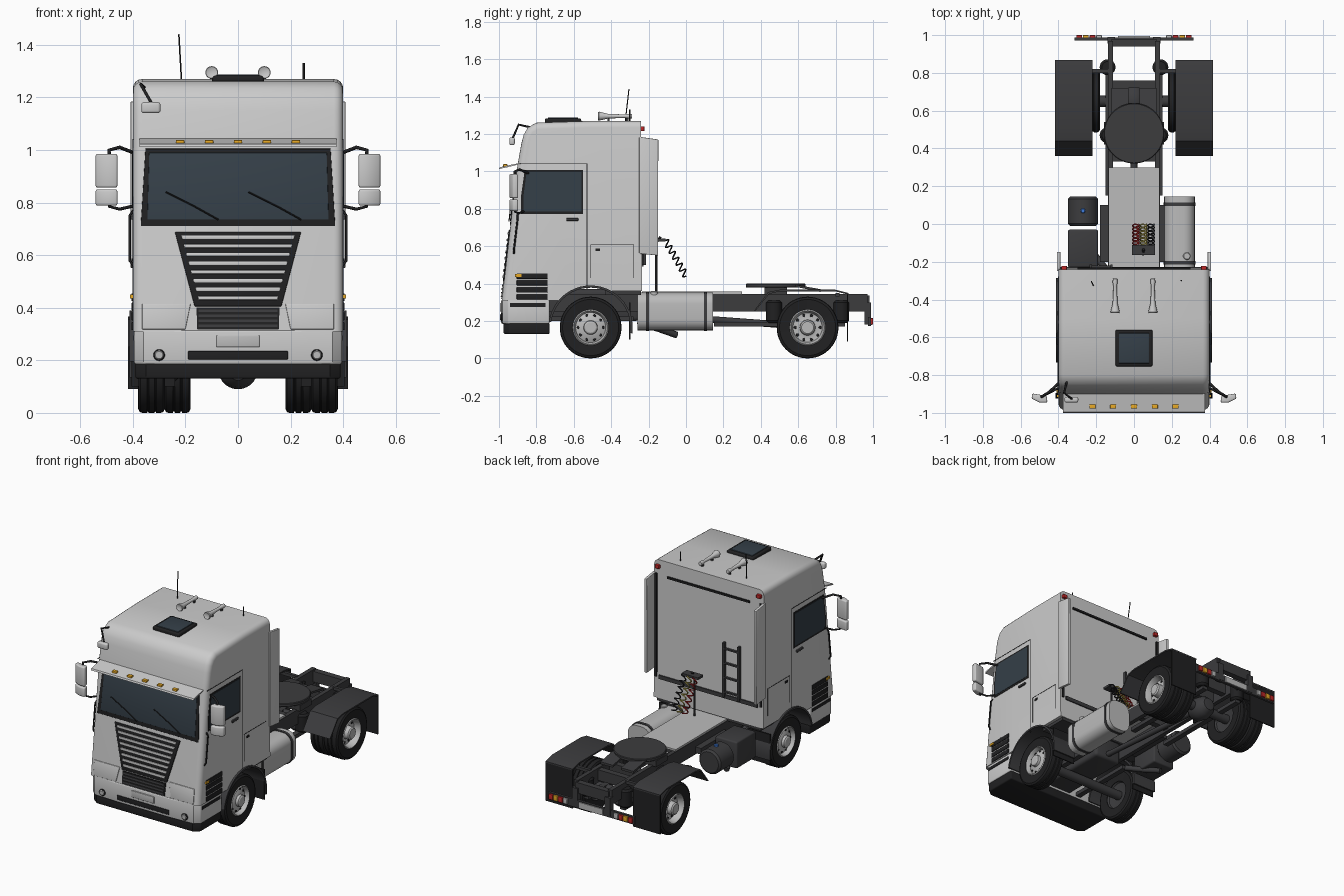
import bpy, bmesh, math
from mathutils import Vector
from math import sin, cos, pi, radians

if "Cube" in bpy.data.objects:
    bpy.data.objects.remove(bpy.data.objects["Cube"])

def mat(name, r, g, b):
    m = bpy.data.materials.new(name)
    m.diffuse_color = (r, g, b, 1)
    m.use_nodes = True
    m.node_tree.nodes["Principled BSDF"].inputs["Base Color"].default_value = m.diffuse_color
    return m
DARK, BLACK = mat("dark", .045, .045, .048, ), mat("black", .015, .015, .016)
GLASS, BODY2 = mat("glass", .035, .05, .065), mat("steel", .5, .5, .5)
ORANGE, RED, BLUE = mat("orange", .8, .4, .02), mat("red", .5, .02, .02), mat("blue", .05, .2, .7)
YELLOW = mat("yellow", .6, .5, .1)

def mk(name, bm, m=None, both=False, bevel=0, seg=3, keep=lambda e: True):
    bmesh.ops.remove_doubles(bm, verts=bm.verts, dist=1e-5)
    bmesh.ops.recalc_face_normals(bm, faces=bm.faces)
    if bevel:
        es = [e for e in bm.edges if len(e.link_faces) == 2 and e.calc_face_angle() > radians(40) and keep(e)]
        bmesh.ops.bevel(bm, geom=es, offset=bevel, segments=seg, profile=.5, affect='EDGES', clamp_overlap=True)
    for side in ((1, -1) if both else (1,)):
        if side < 0:
            for v in bm.verts: v.co.x *= -1
            bmesh.ops.reverse_faces(bm, faces=bm.faces)
            name += "_left"
        me = bpy.data.meshes.new(name)
        bm.to_mesh(me)
        me.shade_smooth()
        me.set_sharp_from_angle(angle=radians(32))
        if m: me.materials.append(m)
        bpy.context.collection.objects.link(bpy.data.objects.new(name, me))
    bm.free()

def solid(name, low, high, m=None, **k):
    # joins two matching outlines into a closed solid
    bm = bmesh.new()
    a, b = [bm.verts.new(p) for p in low], [bm.verts.new(p) for p in high]
    bm.faces.new(a); bm.faces.new(b[::-1])
    for i in range(len(a)):
        j = (i + 1) % len(a)
        bm.faces.new((a[i], a[j], b[j], b[i]))
    mk(name, bm, m, **k)

def prism(name, pts, axis, t0, t1, m=None, **k):
    f = {'X': lambda p, t: (t, p[0], p[1]), 'Y': lambda p, t: (p[0], t, p[1]), 'Z': lambda p, t: (p[0], p[1], t)}[axis]
    solid(name, [f(p, t0) for p in pts], [f(p, t1) for p in pts], m, **k)

def box(name, x, y, z, m=None, **k):
    prism(name, [(x[0], y[0]), (x[1], y[0]), (x[1], y[1]), (x[0], y[1])], 'Z', z[0], z[1], m, **k)

def front(name, pts, d0, d1, m=None, **k):
    # panel lying on the raked cab front, d = distance ahead of it
    f = lambda d: [(x, -.985 + (z - .31) * .115 - d, z) for x, z in pts]
    solid(name, f(d0), f(d1), m, **k)

def quad(w0, z0, w1, z1):
    return [(-w0, z0), (w0, z0), (w1, z1), (-w1, z1)]

def lathe(name, prof, c, axis, m=None, n=40, **k):
    bm = bmesh.new()
    rings = []
    for r, t in prof:
        ring = []
        for i in range(n):
            a, b = r * cos(2 * pi * i / n), r * sin(2 * pi * i / n)
            p = {'X': (t, a, b), 'Y': (a, t, b), 'Z': (a, b, t)}[axis]
            ring.append(bm.verts.new(Vector(c) + Vector(p)))
        rings.append(ring)
    for p, q in zip(rings, rings[1:]):
        for i in range(n):
            bm.faces.new((p[i], p[i - 1], q[i - 1], q[i]))
    mk(name, bm, m, **k)

def cyl(name, r, c, t0, t1, axis, m=None, e=.004, **k):
    lathe(name, [(0, t0), (r - e, t0), (r, t0 + e), (r, t1 - e), (r - e, t1), (0, t1)], c, axis, m, **k)

def tube(name, pts, r, m=DARK, both=False):
    for s in ((1, -1) if both else (1,)):
        cu = bpy.data.curves.new(name, 'CURVE')
        cu.dimensions, cu.bevel_depth, cu.bevel_resolution, cu.use_fill_caps = '3D', r, 2, True
        sp = cu.splines.new('POLY')
        sp.points.add(len(pts) - 1)
        for p, q in zip(sp.points, pts): p.co = (q[0] * s, q[1], q[2], 1)
        cu.materials.append(m)
        bpy.context.collection.objects.link(bpy.data.objects.new(name + ("" if s > 0 else "_left"), cu))

def arc(cy, cz, r, a0, a1, n=16):
    return [(cy + r * cos(radians(a0 + (a1 - a0) * i / n)), cz + r * sin(radians(a0 + (a1 - a0) * i / n))) for i in range(n + 1)]

# cab shell with wheel arch in its side profile
cab = [(-.985, .31), (-.903, 1.02), (-.88, 1.15), (-.868, 1.195), (-.845, 1.235), (-.80, 1.26), (-.5, 1.27), (-.24, 1.27), (-.235, .36)]
prism("cab", cab + arc(-.51, .165, .215, 65, 137.6), 'X', -.4, .4, bevel=.035, seg=4,
      keep=lambda e: max(v.co.z for v in e.verts) > .5 and min(v.co.y for v in e.verts) < -.3)
box("engine", (-.1, .1), (-.85, -.25), (.2, .37), DARK, bevel=.02)
box("cab_floor", (-.38, .38), (-.43, -.24), (.34, .362), DARK)

# bumper and lower lip
prism("bumper", [(-.395, -.73), (-.395, -.95), (-.36, -.98), (-.2, -.988), (.2, -.988), (.36, -.98), (.395, -.95), (.395, -.73)], 'Z', .185, .315, bevel=.008)
prism("bumper_lip", [(-.39, -.73), (-.39, -.945), (-.35, -.975), (.35, -.975), (.39, -.945), (.39, -.73)], 'Z', .13, .19, BLACK, bevel=.008)
box("bumper_slot", (-.19, .19), (-.992, -.97), (.203, .235), BLACK, bevel=.004)
box("front_plate", (-.082, .082), (-.995, -.98), (.25, .295), BODY2, bevel=.004)
cyl("fog_lamp_rim", .022, (.3, -.985, .22), -.006, .02, 'Y', BLACK, both=True, n=24)
cyl("fog_lamp", .018, (.3, -.985, .22), -.009, .02, 'Y', BODY2, both=True, n=24)

# grille, headlamps and windscreen
front("grille_frame", quad(.165, .405, .24, .688), -.01, .006, BLACK, bevel=.004)
for i in range(8):
    z = .43 + i * .033
    w = .145 + (z - .41) * .27
    front("grille_slat", quad(w, z, w + .003, z + .014), 0, .011, bevel=.003, seg=2)
front("lower_grille", quad(.155, .318, .158, .4), -.01, .004, BLACK)
for i in range(4):
    front("lower_slat", quad(.15, .327 + i * .019, .15, .337 + i * .019), 0, .008, DARK)
front("headlamp", [(.20, .318), (.365, .318), (.365, .415), (.18, .415)], -.01, .004, both=True, bevel=.003)
front("windscreen_surround", quad(.37, .71, .352, 1.005), -.01, .003, BLACK, bevel=.002)
front("windscreen", quad(.345, .735, .338, .99), -.01, .005, GLASS, bevel=.002)
for x in (-.275, .04):
    y = lambda z: -.985 + (z - .31) * .115 - .01
    tube("wiper", [(x, y(.84), .84), (x + .11, y(.785), .785), (x + .2, y(.735), .735)], .003, BLACK)

# sun visor and marker lamps
prism("sun_visor", [(-1, 1.012), (-.9, 1.035), (-.89, 1.045), (-.995, 1.022)], 'X', -.375, .375)
for i in range(-2, 3):
    box("visor_lamp", (i * .11 - .016, i * .11 + .016), (-.978, -.955), (1.02, 1.038), ORANGE, bevel=.003)

# cab sides: window, seams, handle, vents, steps
S = (.398, .4015)
prism("side_window_frame", [(-.883, .772), (-.883, .86), (-.862, 1.008), (-.55, 1.008), (-.55, .772)], 'X', .397, .402, BLACK, both=True)
prism("side_window", [(-.87, .785), (-.87, .86), (-.852, .997), (-.56, .997), (-.56, .785)], 'X', .397, .404, GLASS, both=True)
for y0, y1, z0, z1 in ((-.531, -.527, .37, 1.042), (-.89, -.53, 1.038, 1.042), (-.51, -.28, .606, .609), (-.51, -.507, .43, .608), (-.282, -.279, .43, .608)):
    box("panel_seam", S, (y0, y1), (z0, z1), BLACK, both=True)
box("door_handle", (.395, .41), (-.64, -.575), (.735, .75), DARK, both=True, bevel=.004)
box("locker_latch", (.395, .405), (-.485, -.46), (.575, .588), BLACK, both=True)
for z in (.315, .352, .39, .425):
    box("side_vent", (.39, .405), (-.905, -.74), (z, z + .03), BLACK, both=True, bevel=.003)
box("side_step", (.38, .398), (-.94, -.75), (.275, .295), BLACK, both=True)
box("side_indicator", (.39, .41), (-.915, -.88), (.436, .45), ORANGE, both=True)

# front wheel fenders and flaps
prism("front_fender", arc(-.51, .165, .225, -8, 172, 24) + arc(-.51, .165, .213, 172, -8, 24), 'X', .24, .412, DARK, both=True)
box("front_flap", (.24, .405), (-.305, -.298), (.1, .3), BLACK, both=True)

# side air deflectors and rear wall fittings
prism("air_deflector", [(-.25, .56), (-.15, .55), (-.148, 1.17), (-.25, 1.185)], 'X', .39, .408, both=True, bevel=.003)
box("deflector_gap", (.375, .39), (-.245, -.228), (.5, 1.18), BLACK, both=True)
box("rear_top_trim", (-.3, .3), (-.24, -.23), (1.165, 1.178), BLACK)
box("rear_lower_trim", (-.36, .36), (-.24, -.228), (.49, .515), DARK)
for x in (-.235, -.125):
    box("ladder_rail", (x, x + .012), (-.237, -.215), (.5, .86), DARK)
for i in range(4):
    box("ladder_rung", (-.235, -.115), (-.235, -.22), (.53 + i * .095, .54 + i * .095), DARK)
box("rear_marker", (.355, .385), (-.245, -.222), (1.215, 1.24), RED, both=True, bevel=.004)

# roof hatch, horns, antennas
box("roof_hatch_frame", (-.098, .098), (-.755, -.56), (1.25, 1.283), BLACK, bevel=.01)
box("roof_hatch", (-.08, .08), (-.738, -.578), (1.27, 1.288), GLASS, bevel=.003)
lathe("air_horn", [(0, -.46), (.022, -.47), (.024, -.465), (.013, -.42), (.009, -.33), (.013, -.31), (.012, -.29), (0, -.288)], (.1, 0, 1.295), 'Y', None, 20, both=True)
for y in (-.42, -.32):
    box("horn_mount", (.094, .106), (y, y + .012), (1.26, 1.292), DARK, both=True)
tube("antenna_tall", [(-.215, -.325, 1.265), (-.225, -.305, 1.44)], .003, BLACK)
tube("antenna_short", [(.25, -.3, 1.265), (.25, -.3, 1.33)], .004, BLACK)

# mirrors
face = [(.458, -.945), (.5, -.945), (.542, -.925), (.54, -.897), (.462, -.91)]
prism("mirror_main", face, 'Z', .857, .985, both=True, bevel=.008)
prism("mirror_wide", face, 'Z', .788, .85, both=True, bevel=.008)
tube("mirror_arm_top", [(.385, -.83, .985), (.45, -.89, 1.01), (.49, -.915, 1.0), (.49, -.915, .97)], .007, BLACK, True)
tube("mirror_arm_low", [(.385, -.86, .79), (.45, -.895, .775), (.49, -.915, .785), (.49, -.915, .8)], .006, BLACK, True)
box("kerb_mirror", (-.368, -.295), (-.945, -.915), (1.14, 1.182), bevel=.01)
tube("kerb_mirror_arm", [(-.355, -.83, 1.235), (-.37, -.895, 1.25), (-.33, -.925, 1.18)], .006, BLACK)
tube("door_grab_bar", [(.398, -.92, .56), (.412, -.92, .58), (.412, -.9, .75), (.398, -.9, .77)], .005, BLACK, True)

# chassis
box("frame_rail", (.11, .138), (-.85, .97), (.25, .345), DARK, both=True)
for y in (.16, .33, .6, .72, .94):
    box("cross_member", (-.12, .12), (y, y + .04), (.265, .335), DARK)
box("deck_plate", (-.135, .135), (-.235, .3), (.345, .357), BODY2)
box("rear_hanger", (.1, .14), (.955, .99), (.18, .3), DARK, both=True)
box("rear_light_bar", (-.315, .315), (.972, .988), (.172, .222), DARK)
for x, m in ((.29, RED), (.255, ORANGE), (.22, RED), (.185, BODY2)):
    box("tail_lamp", (x - .015, x + .015), (.98, 1.0), (.18, .215), m, both=True, bevel=.003)
box("rear_plate", (-.085, .085), (.98, .994), (.178, .216), BODY2)

# fifth wheel coupling
cyl("fifth_wheel", .16, (0, .48, 0), .378, .4, 'Z', DARK, n=48)
prism("coupling_ramp", [(.55, .39), (.72, .355), (.72, .37), (.55, .4)], 'X', .03, .12, DARK, both=True)
box("coupling_base", (-.16, .16), (.42, .54), (.34, .38), DARK)

# rear fenders and flaps
prism("rear_fender", [(.36, .25), (.44, .355), (.5, .367), (.8, .367), (.868, .35), (.868, .341), (.8, .358), (.5, .358), (.445, .345), (.368, .25)], 'X', .22, .418, DARK, both=True)
box("rear_flap", (.22, .418), (.86, .867), (.09, .345), BLACK, both=True)
box("fender_bracket", (.13, .25), (.8, .82), (.33, .35), DARK, both=True)

# wheels
tyre = [(.09, -.045), (.15, -.05), (.162, -.043), (.165, -.034), (.165, -.018), (.159, -.016), (.159, -.012), (.165, -.01), (.165, .01), (.159, .012), (.159, .016), (.165, .018), (.165, .034), (.162, .043), (.15, .05), (.09, .045), (.09, -.045)]
back = [(.093, -.044), (.085, -.03), (.04, -.02), (0, -.02)]
convex = [(.096, .046), (.09, .051), (.085, .042), (.08, .022), (.05, .036), (.038, .038), (.036, .055), (.028, .06), (0, .06)]
dished = [(.096, .046), (.09, .051), (.085, .042), (.078, .008), (.05, .005), (.042, .008), (.04, .045), (.032, .052), (0, .052)]
for name, x, y, rim, hz in (("front", .328, -.51, convex, .028), ("rear_outer", .33, .65, dished, .007), ("rear_inner", .23, .65, None, 0)):
    c = (x, y, .165)
    lathe(name + "_tyre", tyre, c, 'X', BLACK, 48, both=True)
    lathe(name + "_rim_back", back, c, 'X', DARK, 32, both=True)
    if rim:
        lathe(name + "_rim", rim, c, 'X', BODY2, both=True)
        for i in range(10):
            a = 2 * pi * i / 10
            cyl(name + "_rim_hole", .008, (x, y + .067 * cos(a), .165 + .067 * sin(a)), 0, hz + .003, 'X', BLACK, .001, both=True, n=10)

# axles and suspension
for y in (-.51, .65):
    cyl("axle", .03, (0, y, .165), -.31, .31, 'X', DARK, n=20)
lathe("differential", [(0, -.085), (.04, -.08), (.065, -.05), (.075, 0), (.065, .05), (.04, .08), (0, .085)], (0, .65, .165), 'Y', DARK, 28)
tube("drive_shaft", [(0, -.3, .24), (0, .58, .175)], .018)
box("leaf_spring", (.14, .175), (-.75, -.28), (.2, .225), DARK, both=True)
box("trailing_arm", (.115, .15), (.15, .85), (.17, .195), DARK, both=True)
for y in (.47, .83):
    cyl("air_bag", .042, (.14, y, 0), .19, .31, 'Z', BLACK, .012, both=True, n=24)

# fuel tank, battery box, secondary tank
box("fuel_tank", (.16, .322), (-.26, .145), (.15, .352), BODY2, bevel=.06, seg=6, keep=lambda e: abs(e.verts[0].co.y - e.verts[1].co.y) > .1)
for y in (-.215, .095):
    box("tank_strap", (.157, .326), (y, y + .018), (.146, .356), DARK, bevel=.062, seg=6, keep=lambda e: abs(e.verts[0].co.y - e.verts[1].co.y) > .01)
cyl("fuel_cap", .02, (.28, -.17, 0), .32, .36, 'Z', BODY2, n=20)
box("battery_box", (-.35, -.19), (-.23, -.03), (.16, .335), DARK, bevel=.01)
cyl("secondary_tank", .08, (-.27, 0, .25), -.01, .145, 'Y', DARK, .012)
cyl("secondary_tank_cap", .013, (-.27, .07, 0), .31, .342, 'Z', BLUE, n=16)
tube("exhaust_pipe", [(-.14, -.25, .19), (-.22, -.15, .16), (-.26, -.05, .125)], .018)
box("tank_bracket", (.12, .18), (-.2, .1), (.26, .3), DARK, both=True)

# coiled air lines on their post
tube("hose_post", [(.05, -.16, .355), (.05, -.16, .62), (.05, -.135, .65)], .007, BLACK)
box("hose_bracket", (-.01, .11), (-.165, -.11), (.625, .64), DARK)
for x, m in ((.01, RED), (.05, YELLOW), (.09, BLACK)):
    pts = [(x + .017 * cos(t * .5236), -.11 + .11 * t / 72 + .012 * sin(t * .5236), .63 - .19 * t / 72 + .012 * sin(t * .5236)) for t in range(73)]
    tube("coiled_hose", pts, .004, m)
